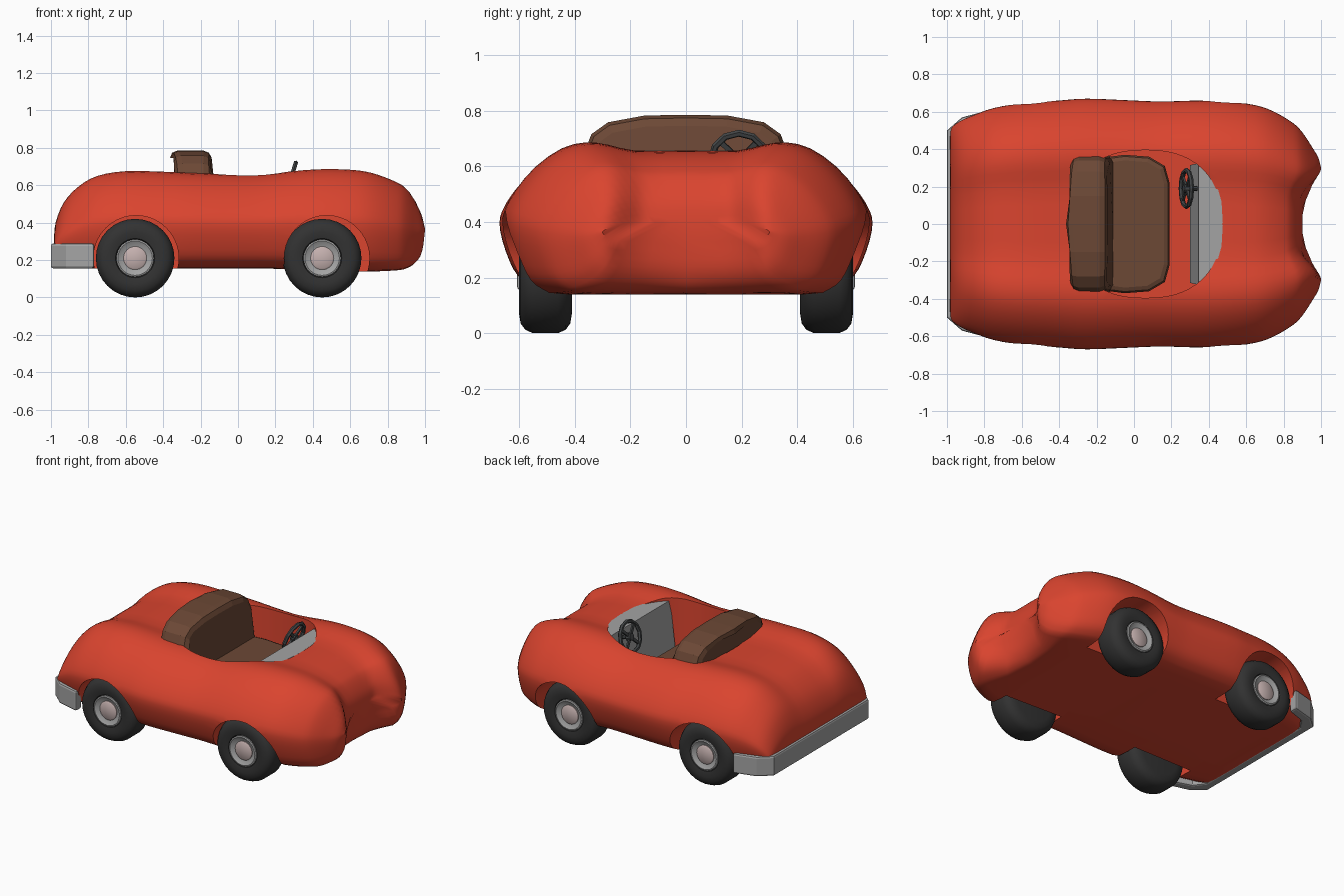
import bpy, bmesh, math
from mathutils import Vector, Matrix

if "Cube" in bpy.data.objects:
    bpy.data.objects.remove(bpy.data.objects["Cube"])

def mat(name, r, g, b):
    m = bpy.data.materials.new(name)
    m.diffuse_color = (r, g, b, 1)
    m.use_nodes = True
    m.node_tree.nodes["Principled BSDF"].inputs["Base Color"].default_value = m.diffuse_color
    return m

RED = mat("red paint", 0.70, 0.058, 0.028)
BROWN = mat("brown leather", 0.15, 0.065, 0.036)
GREY = mat("grey metal", 0.37, 0.37, 0.37)
HUB = mat("pale hub", 0.56, 0.44, 0.43)
TYRE = mat("dark rubber", 0.032, 0.032, 0.032)
WHEEL = mat("dark grey trim", 0.055, 0.06, 0.062)

def finish(bm, name, material, smooth=None):
    bmesh.ops.remove_doubles(bm, verts=bm.verts, dist=1e-5)
    bmesh.ops.recalc_face_normals(bm, faces=bm.faces)
    me = bpy.data.meshes.new(name)
    bm.to_mesh(me)
    bm.free()
    ob = bpy.data.objects.new(name, me)
    bpy.context.collection.objects.link(ob)
    me.materials.append(material)
    if smooth:
        shade(ob, smooth)
    return ob

def shade(ob, angle):
    bpy.ops.object.select_all(action='DESELECT')
    ob.select_set(True)
    bpy.context.view_layer.objects.active = ob
    bpy.ops.object.shade_smooth_by_angle(angle=math.radians(angle))

def spline(pts, seg):
    """Catmull-Rom through tuples of any size."""
    p = [Vector(q) for q in pts]
    p = [p[0] * 2 - p[1]] + p + [p[-1] * 2 - p[-2]]
    out = []
    for a, b, c, d in zip(p, p[1:], p[2:], p[3:]):
        for k in range(seg):
            t = k / seg
            out.append(0.5 * (2 * b + (c - a) * t + (2 * a - 5 * b + 4 * c - d) * t * t
                              + (3 * b - a - 3 * c + d) * t ** 3))
    return out + [p[-2]]

def prism(low, high):
    """Solid between two matching outlines of 3D points."""
    bm = bmesh.new()
    a = [bm.verts.new(p) for p in low]
    b = [bm.verts.new(p) for p in high]
    n = len(a)
    for i in range(n):
        j = (i + 1) % n
        bm.faces.new((a[i], a[j], b[j], b[i]))
    bm.faces.new(a)
    bm.faces.new(b)
    bmesh.ops.recalc_face_normals(bm, faces=bm.faces)
    return bm

def bevel(bm, width, seg=2, angle=40):
    edges = [e for e in bm.edges if e.calc_face_angle(0) > math.radians(angle)]
    bmesh.ops.bevel(bm, geom=edges, offset=width, segments=seg, profile=0.5,
                    affect='EDGES', clamp_overlap=True)

def smoothstep(a, b, v):
    t = min(max((v - a) / (b - a), 0), 1)
    return t * t * (3 - 2 * t)

# Body: half cross-section (fraction of width, fraction of height) from top centre to bottom centre
section = spline([(0, .945), (.28, .945), (.43, .985), (.55, 1), (.68, .96), (.82, .84), (.925, .69),
                  (.985, .56), (1, .47), (.985, .35), (.945, .2), (.9, .1), (.82, .03), (.68, 0), (0, 0)], 2)
# Stations along x: x, half width, top, bottom
stations = spline([(-.985, .49, .30, .2), (-.975, .515, .40, .165), (-.93, .55, .51, .155),
                   (-.85, .585, .595, .155), (-.75, .62, .65, .155), (-.6, .645, .675, .155),
                   (-.4, .66, .672, .155), (-.25, .67, .665, .155), (0, .66, .657, .155),
                   (.15, .655, .66, .155), (.35, .66, .68, .15), (.5, .655, .686, .145),
                   (.65, .635, .678, .14), (.75, .6, .655, .14), (.85, .54, .615, .145),
                   (.9, .49, .585, .155), (.95, .415, .53, .185), (.985, .355, .47, .24),
                   (1, .30, .40, .33)], 3)
bm = bmesh.new()
M = len(section)
R = 2 * M - 2
ring_uv = [(u, v) for u, v in section] + [(-u, v) for u, v in section[-2:0:-1]]
rings = []
for x, w, top, bot in stations:
    ring = []
    for u, v in ring_uv:
        y = u * w
        notch = 0.1 * (1 - smoothstep(.14, .30, abs(y))) * max(0, (x - .5) / .5) ** 2
        ring.append(bm.verts.new((x - notch, y, bot + v * (top - bot))))
    rings.append(ring)
for a, b in zip(rings, rings[1:]):
    for i in range(R):
        j = (i + 1) % R
        bm.faces.new((a[i], a[j], b[j], b[i]))
for ring in (rings[0], rings[-1]):
    for j in range(M // 2):
        for side in (1, -1):
            ids = list(dict.fromkeys((side * k) % R for k in (j, j + 1, M - 2 - j, M - 1 - j)))
            bm.faces.new([ring[k] for k in ids])
body = finish(bm, "body", RED)

# Cutters for the wheel arches and cockpit
def cut(target, cutter):
    cutter.hide_render = True
    bpy.context.view_layer.objects.active = target
    mod = target.modifiers.new("cut", 'BOOLEAN')
    mod.operation = 'DIFFERENCE'
    mod.solver = 'EXACT'
    mod.object = cutter
    bpy.ops.object.modifier_apply(modifier=mod.name)
    bpy.data.objects.remove(cutter)

def circle(cx, y, cz, r, n):
    return [(cx + r * math.cos(2 * math.pi * i / n), y, cz + r * math.sin(2 * math.pi * i / n)) for i in range(n)]

for cx in (-.545, .475):
    for s in (1, -1):
        cut(body, finish(prism(circle(cx, .38 * s, .21, .228, 40), circle(cx, .9 * s, .21, .228, 40)),
                         "arch_cutter", RED))

def cockpit(z, n=56):
    pts = []
    for i in range(n):
        c, s = math.cos(2 * math.pi * i / n), math.sin(2 * math.pi * i / n)
        pts.append((.06 + .41 * math.copysign(abs(c) ** .85, c), .395 * math.copysign(abs(s) ** .85, s), z))
    return pts

cut(body, finish(prism(cockpit(.23), cockpit(.9)), "cockpit_cutter", RED))
shade(body, 40)

# Wheels: profiles of (radius, y) turned about the axle
def turned(name, profile, cx, side, material):
    bm = bmesh.new()
    n = 32
    loops = [[bm.verts.new((cx + r * math.cos(2 * math.pi * i / n), y * side,
                            .21 + r * math.sin(2 * math.pi * i / n))) for i in range(n)] for r, y in profile]
    for a, b in zip(loops, loops[1:]):
        for i in range(n):
            j = (i + 1) % n
            bm.faces.new((a[i], a[j], b[j], b[i]))
    bmesh.ops.dissolve_degenerate(bm, dist=1e-5, edges=bm.edges)
    finish(bm, name, material, 35)

tyre = [(0, .56), (.095, .575), (.105, .592), (.14, .6), (.175, .594), (.197, .578), (.21, .55),
        (.21, .46), (.197, .432), (.175, .416), (.14, .41), (0, .41)]
rim = [(0, .565), (.1, .565), (.1, .594), (.092, .597), (.06, .578), (0, .578)]
hub = [(0, .57), (.062, .57), (.062, .584), (.054, .59), (0, .592)]
for end, cx in (("rear", -.55), ("front", .45)):
    for tag, side in (("left", 1), ("right", -1)):
        turned(f"{end}_{tag}_tyre", tyre, cx, side, TYRE)
        turned(f"{end}_{tag}_rim", rim, cx, side, GREY)
        turned(f"{end}_{tag}_hub", hub, cx, side, HUB)

def mirrored(half):
    """Close a half outline (y > 0) across y = 0."""
    return half + [(a, -y) for a, y in reversed(half) if y > 1e-6]

# Rear bumper wrapping the tail
outer = [(-.77, .61), (-.92, .57), (-1, .5)]
inner = [(-.94, .44), (-.89, .51), (-.77, .55)]
u_shape = outer + [(x, -y) for x, y in reversed(outer)] + [(x, -y) for x, y in reversed(inner)] + inner
bm = prism([(x, y, .155) for x, y in u_shape], [(x, y, .288) for x, y in u_shape])
bevel(bm, .012, 2, 50)
finish(bm, "rear_bumper", GREY)

# Seat: arched backrest and cushion
arch = mirrored([(.785, 0), (.782, .15), (.758, .28), (.715, .34), (.65, .365), (.28, .365)])
bm = prism([(-.365 + .25 * y * y, y, z) for z, y in arch],
           [(-.145 if z > .6 else -.09, y, z) for z, y in arch])
bevel(bm, .04, 2, 50)
finish(bm, "seat_back", BROWN)
plan = mirrored([(.19, 0), (.19, .22), (.165, .31), (.08, .36), (-.05, .37), (-.2, .35)])
bm = prism([(x, y, .23) for x, y in plan], [(x, y, .47) for x, y in plan])
bevel(bm, .03, 2, 50)
finish(bm, "seat_cushion", BROWN)

# Dashboard under the front rim of the cockpit
dash = mirrored([(.475, 0), (.468, .12), (.445, .2), (.41, .27), (.355, .325), (.345, .325)])
finish(prism([(.30 if x < .35 else x, y * .97, .36) for x, y in dash],
             [(x, y, .656) for x, y in dash]), "dashboard", GREY)

# Steering wheel: ring, spokes, column, in a local frame whose z is the axle
bm = bmesh.new()
N, K, r, t = 12, 6, .098, .013
ring = [[bm.verts.new(((r + t * math.cos(2 * math.pi * k / K)) * math.cos(2 * math.pi * i / N),
                       (r + t * math.cos(2 * math.pi * k / K)) * math.sin(2 * math.pi * i / N),
                       t * math.sin(2 * math.pi * k / K))) for k in range(K)] for i in range(N)]
for i in range(N):
    for k in range(K):
        a, b, k2 = ring[i], ring[(i + 1) % N], (k + 1) % K
        bm.faces.new((a[k], b[k], b[k2], a[k2]))
for ang in (45, 135):
    bmesh.ops.create_cube(bm, size=1, matrix=Matrix.Rotation(math.radians(ang), 4, 'Z')
                          @ Matrix.Diagonal((.19, .018, .012, 1)))
bmesh.ops.create_cone(bm, cap_ends=True, segments=10, radius1=.028, radius2=.022, depth=.03)
bmesh.ops.create_cone(bm, cap_ends=True, segments=8, radius1=.013, radius2=.013, depth=.1,
                      matrix=Matrix.Translation((0, 0, -.05)))
bm.transform(Matrix.Translation((.28, .19, .625)) @ Matrix.Rotation(math.radians(-73), 4, 'Y'))
finish(bm, "steering_wheel", WHEEL)
